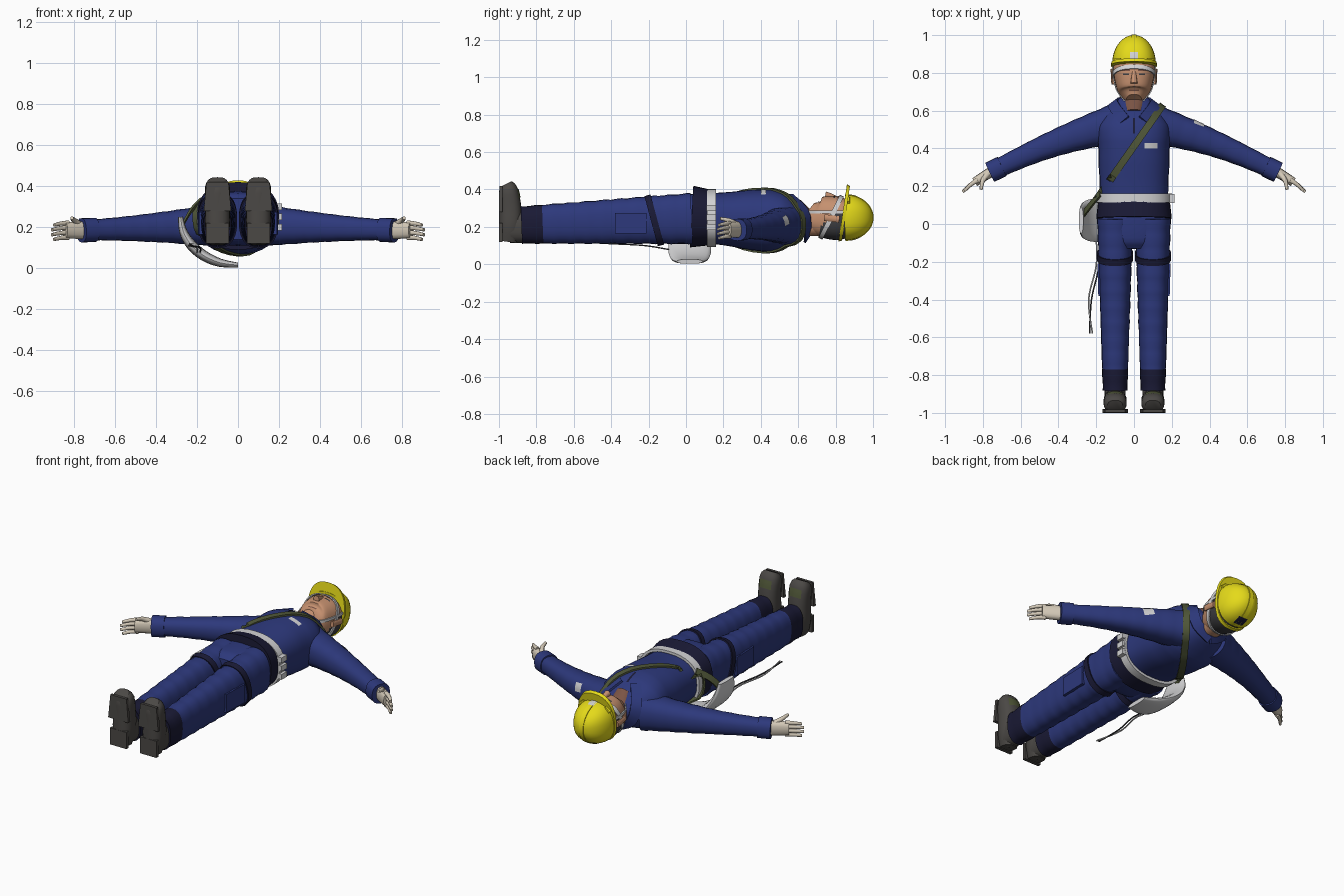
import bpy, bmesh, math
from mathutils import Vector
from mathutils.bvhtree import BVHTree

cube = bpy.data.objects.get("Cube")
if cube:
    bpy.data.objects.remove(cube, do_unlink=True)


def material(name, red, green, blue):
    mat = bpy.data.materials.new(name)
    mat.use_nodes = True
    mat.diffuse_color = (red, green, blue, 1)
    mat.node_tree.nodes["Principled BSDF"].inputs["Base Color"].default_value = mat.diffuse_color
    return mat


BLUE = material("overall blue", .026, .04, .2)
NAVY = material("dark navy", .01, .01, .035)
YELLOW = material("helmet yellow", .78, .7, .01)
SKIN = material("skin", .56, .28, .16)
GLOVE = material("glove beige", .66, .59, .48)
BOOT = material("boot grey", .07, .065, .06)
OLIVE = material("olive green", .08, .095, .04)
LIGHT = material("light grey", .65, .65, .66)
HAIR = material("dark grey", .05, .05, .055)
BROWN = material("brown", .2, .09, .06)
X, Y, Z = Vector((1, 0, 0)), Vector((0, 1, 0)), Vector((0, 0, 1))
SIDES = {"left": 1, "right": -1}
surfaces = {}


def make(name, verts, faces, mat):
    bm = bmesh.new()
    corners = [bm.verts.new(co) for co in verts]
    for face in faces:
        bm.faces.new([corners[i] for i in face])
    bmesh.ops.recalc_face_normals(bm, faces=bm.faces)
    surfaces[name] = BVHTree.FromBMesh(bm)
    mesh = bpy.data.meshes.new(name)
    bm.to_mesh(mesh)
    bm.free()
    mesh.materials.append(mat)
    mesh.shade_smooth()
    mesh.set_sharp_from_angle(angle=math.radians(42))
    obj = bpy.data.objects.new(name, mesh)
    bpy.context.collection.objects.link(obj)
    return obj


def paint(obj, mat, rule):
    obj.data.materials.append(mat)
    for poly in obj.data.polygons:
        if rule(poly.center):
            poly.material_index = len(obj.data.materials) - 1


# Catmull-Rom smoothing of loft rows
def smooth_rows(rows, steps):
    last, out = len(rows) - 1, []
    for i in range(last):
        a, b, c, d = (rows[max(0, min(last, i + k))] for k in (-1, 0, 1, 2))
        for k in range(steps):
            t = k / steps
            out.append(b + (c - a) * (t / 2) + (a * 2 - b * 5 + c * 4 - d) * (t * t / 2)
                       + (b * 3 - a - c * 3 + d) * (t ** 3 / 2))
    return out + rows[-1:]


def superellipse(k, count, power=2.4):
    angle = math.tau * k / count
    return [math.copysign(abs(v) ** (2 / power), v) for v in (math.cos(angle), math.sin(angle))]


# Push a point to the outermost of the named surfaces, seen from a centre
def outer(point, center, names):
    ray = (point - center).normalized()
    hits = [surfaces[name].ray_cast(center + ray, -ray)[0] for name in names]
    hits = [hit for hit in hits if hit]
    return max(hits, key=lambda hit: (hit - center).length) + ray * .006 if hits else point


# Loft through rows of (x, y, z, half width, half height); four sides make a flat ribbon
def loft(name, mat, rows, n=20, up=Z, center=None, closed=False, steps=3, fold=0, snap=()):
    rows = [Vector(row) for row in rows]
    if not closed:
        rows = smooth_rows(rows, steps)
    points = [Vector(row[:3]) for row in rows]
    if snap:
        points = [outer(point, center, snap) for point in points]
    m = len(points)
    shape = [(1, 1), (-1, 1), (-1, -1), (1, -1)] if n == 4 else [superellipse(k, n) for k in range(n)]
    verts, faces = [], []
    for i, point in enumerate(points):
        after = points[(i + 1) % m] if closed else points[min(i + 1, m - 1)]
        before = points[i - 1] if closed else points[max(i - 1, 0)]
        along = (after - before).normalized()
        high = point - Vector(center) if center else up
        high = (high - along * along.dot(high)).normalized()
        wide = along.cross(high)
        *_, width, height = rows[i] * (1 + fold * math.sin(i * 2))
        verts += [point + wide * (width * a) + high * (height * b) for a, b in shape]
    for i in range(m if closed else m - 1):
        j = (i + 1) % m
        faces += [(i * n + k, i * n + (k + 1) % n, j * n + (k + 1) % n, j * n + k) for k in range(n)]
    if not closed:
        faces += [range(n), range((m - 1) * n, m * n)]
    return make(name, verts, faces, mat)


# Even or tapering rod, or a ribbon, through points
def rod(name, mat, points, width, height, taper=1, n=10, **options):
    last = len(points) - 1
    scales = [1 + (taper - 1) * i / last for i in range(last + 1)]
    return loft(name, mat, [(*p, width * s, height * s) for p, s in zip(points, scales)], n, **options)


# Closed band around a centre, spanned by two vectors
def hoop(name, mat, center, across, over, width, thick, snap=(), count=36):
    rows = []
    for k in range(count):
        a, b = superellipse(k, count)
        rows.append((*(center + across * a + over * b), width, thick))
    loft(name, mat, rows, n=4, center=center, closed=True, snap=snap)


# Loft along the body from rows of (y, half width, back, front)
def body(name, mat, rows, n=32, **options):
    return loft(name, mat, [(0, y, (back + front) / 2, width, (front - back) / 2)
                            for y, width, back, front in rows], n, **options)


# Thin plate laid over a surface, facing a direction
def plate(name, mat, target, pos, facing, width, height, grid=5):
    facing = facing.normalized()
    u = (X - facing * facing.x).normalized()
    v, verts, faces = facing.cross(u), [], []
    for i in range(grid):
        for j in range(grid):
            point = Vector(pos) + u * width * (i / (grid - 1) - .5) + v * height * (j / (grid - 1) - .5)
            hit = surfaces[target].ray_cast(point + facing, -facing)[0] or point
            verts.append(hit + facing * .004)
            if i and j:
                k = i * grid + j
                faces.append((k, k - 1, k - grid - 1, k - grid))
    make(name, verts, faces, mat)


# Torso, hip panel, belt
body("torso", BLUE, [(-.13, .13, .14, .34), (-.07, .18, .11, .37), (.14, .18, .11, .38),
                     (.4, .19, .07, .4), (.52, .19, .08, .38), (.63, .11, .13, .3),
                     (.66, .07, .15, .26)], steps=5, fold=.006)
body("hip_panel", NAVY, [(.03, .2, .09, .42), (.12, .19, .1, .4)])
hoop("belt", LIGHT, Vector((0, .137, .247)), X * .193, Z * .147, .024, .008)
for place, z in {"back": .2, "middle": .25, "front": .3}.items():
    rod(f"{place}_belt_pouch", LIGHT, [(.2, .11, z), (.2, .16, z)], .015, .016, n=4)


# Arms and gloved hands
def arm_point(side, t):
    point = Vector((.1, .53, .21)).lerp(Vector((.75, .28, .185)), t) + Y * (.02 * math.sin(math.pi * t))
    point.x *= side
    return point


def arm_row(side, t):
    size = .05 + .055 * (1 - t) ** 1.5
    return (*arm_point(side, t), size, size)


for tag, side in SIDES.items():
    loft(f"{tag}_sleeve", BLUE, [arm_row(side, k / 8) for k in range(9)], fold=.015)
    rod(f"{tag}_cuff", BLUE, [arm_point(side, .92), arm_point(side, 1.02)], .056, .059, n=20)
    wrist, outward = arm_point(side, 1), Vector((side * .85, -.53, 0))
    knuckles = wrist + outward * .11
    rod(f"{tag}_palm", GLOVE, [wrist - outward * .02, wrist + outward * .06, knuckles], .028, .045, .85, n=14)
    for finger, rise in {"index": .035, "middle": .012, "ring": -.012, "little": -.035}.items():
        root = knuckles + Z * rise - outward * .02
        length = .1 - abs(rise) / 2
        rod(f"{tag}_{finger}_finger", GLOVE, [root, root + outward * length / 2 - Z * .002,
            root + outward * length - Z * .01 - Y * .012], .013, .013, .6)
    base = wrist + outward * .03 + Z * .03
    rod(f"{tag}_thumb", GLOVE, [base, base + outward * .03 - Y * .02 + Z * .02,
                                base + outward * .04 - Y * .06 + Z * .03], .016, .016, .5)

# Legs with gaiters, thigh bands and pockets
for tag, side in SIDES.items():
    x = side * .1
    leg = loft(f"{tag}_leg", BLUE, [(x, .03 - .91 * t, .245 - .035 * t, .095 - .03 * t, .136 - .037 * t)
                                    for t in (k / 8 for k in range(9))], n=24, steps=4, fold=.02)
    paint(leg, NAVY, lambda c: c.y < -.77)
    hoop(f"{tag}_thigh_band", NAVY, Vector((x, -.17, .235)), X * .092, Z * .13 - Y * .035, .017, .004)
    rod(f"{tag}_thigh_pocket", BLUE, [(side * .18, -.21, .22), (side * .175, -.38, .22)], .014, .055, n=4)

    # Boot
    loft(f"{tag}_boot", BOOT, [(x, -.95, .12, .04, .05), (x, -.94, .2, .06, .06), (x, -.94, .3, .06, .06),
                               (x, -.95, .4, .06, .05), (x, -.96, .43, .04, .03)], up=Y)
    rod(f"{tag}_boot_shaft", BOOT, [(x, -.94, .2), (x, -.85, .2)], .056, .085, n=20)
    rod(f"{tag}_heel", BOOT, [(x, -.99, .12), (x, -.99, .22)], .055, .01, n=4, up=Y)
    rod(f"{tag}_sole", BOOT, [(x, -.99, .28), (x, -.99, .42)], .067, .01, .8, n=4, up=Y)
    plate(f"{tag}_boot_patch", OLIVE, f"{tag}_boot", (x, -.92, .36), Y + Z * .7, .08, .045)

# Collar, shirt, neck and head
for tag, side in SIDES.items():
    rod(f"{tag}_collar", BLUE, [(side * .05, .55, .37), (side * .11, .63, .29), (side * .09, .65, .19),
                                (0, .65, .14)], .03, .006, n=4, center=(0, .5, .24))
body("undershirt", BROWN, [(.56, .06, .15, .36), (.63, .075, .14, .3)])
body("neck", SKIN, [(.56, .06, .15, .3), (.72, .07, .15, .29)])
head = body("head", SKIN, [(.655, .04, .24, .34), (.69, .08, .17, .36), (.75, .1, .14, .365),
                           (.82, .11, .13, .36), (.88, .1, .15, .34)], steps=6)
paint(head, HAIR, lambda c: c.y > .715 and c.z < .215 or c.y > .775 and c.z < .27)
rod("nose", SKIN, [(0, .81, .35), (0, .77, .365), (0, .745, .37)], .011, .012, 1.7)
plate("mouth", BROWN, "head", (0, .708, .3), Z, .055, .007)
for tag, side in SIDES.items():
    plate(f"{tag}_eye", HAIR, "head", (side * .042, .793, .3), Z, .032, .009)
    plate(f"{tag}_brow", BROWN, "head", (side * .044, .815, .3), Z, .045, .008)
    rod(f"{tag}_ear", SKIN, [(side * .11, .74, .25), (side * .114, .82, .24)], .01, .018)
    rod(f"{tag}_helmet_lug", YELLOW, [(side * .07, .865, .355), (side * .1, .865, .33)], .012, .01)
head_middle = Vector((0, .78, .26))
hoop("chin_strap", LIGHT, head_middle + Z * .02, X, Y, .008, .003, snap=["head"])
hoop("nape_strap", LIGHT, head_middle, X, Y * .5 + Z, .012, .003, snap=["head"])

# Helmet
helmet_middle = Vector((0, .85, .25))
arc = [math.radians(angle) for angle in range(0, 90, 11)]
loft("helmet", YELLOW, [(*(helmet_middle + Y * (.15 * math.sin(a))), .115 * math.cos(a), .122 * math.cos(a))
                        for a in arc], n=32)
body("helmet_brim", YELLOW, [(.838, .122, .12, .43), (.855, .12, .125, .42)])
rod("helmet_ridge", YELLOW, [helmet_middle + Y * (.15 * math.cos(a)) + Z * (.122 * math.sin(a))
                             for a in [-a for a in reversed(arc)] + arc[1:]],
    .014, .003, n=4, center=helmet_middle)
plate("helmet_front_plate", LIGHT, "helmet", (0, .89, .38), Z + Y * .4, .04, .05)
plate("helmet_back_plate", NAVY, "helmet", (0, .91, .13), Y * .5 - Z, .06, .055)

# Overall details
plate("zip", NAVY, "torso", (0, .52, .38), Z, .012, .08)
plate("chest_label", LIGHT, "torso", (.09, .415, .4), Z, .07, .028)
plate("arm_patch", LIGHT, "left_sleeve", (.335, .51, .22), X * .3 + Y * .8 + Z * .5, .06, .05)

# Shoulder strap, hip bag and cords
hoop("shoulder_strap", OLIVE, Vector((-.03, .37, .24)), X * .19 + Y * .27, Z * .2, .019, .005,
     snap=["torso", "left_sleeve", "belt", "hip_panel"])
rod("strap_end", OLIVE, [(-.18, .16, .33), (-.23, .1, .28), (-.27, .05, .21)], .018, .005, n=4,
    center=(0, .1, .24))
bag = []
for k in range(6):
    a = k * math.pi / 10
    bulge = math.sin(a * 2)
    bag.append((-.28 * math.cos(a), .02, .25 - .235 * math.sin(a), .07 + .045 * bulge, .012 + .014 * bulge))
loft("hip_bag", LIGHT, bag, center=(0, .02, .25))
for name, mat, shift in (("pale_cord", LIGHT, 0), ("dark_cord", HAIR, .015)):
    rod(name, mat, [(shift - .2, -.07, .075), (shift - .2, -.22, .1), (shift - .24, -.4, .11),
                    (-.22 - shift, -.58, .12)], .004, .004, n=6, steps=6)
